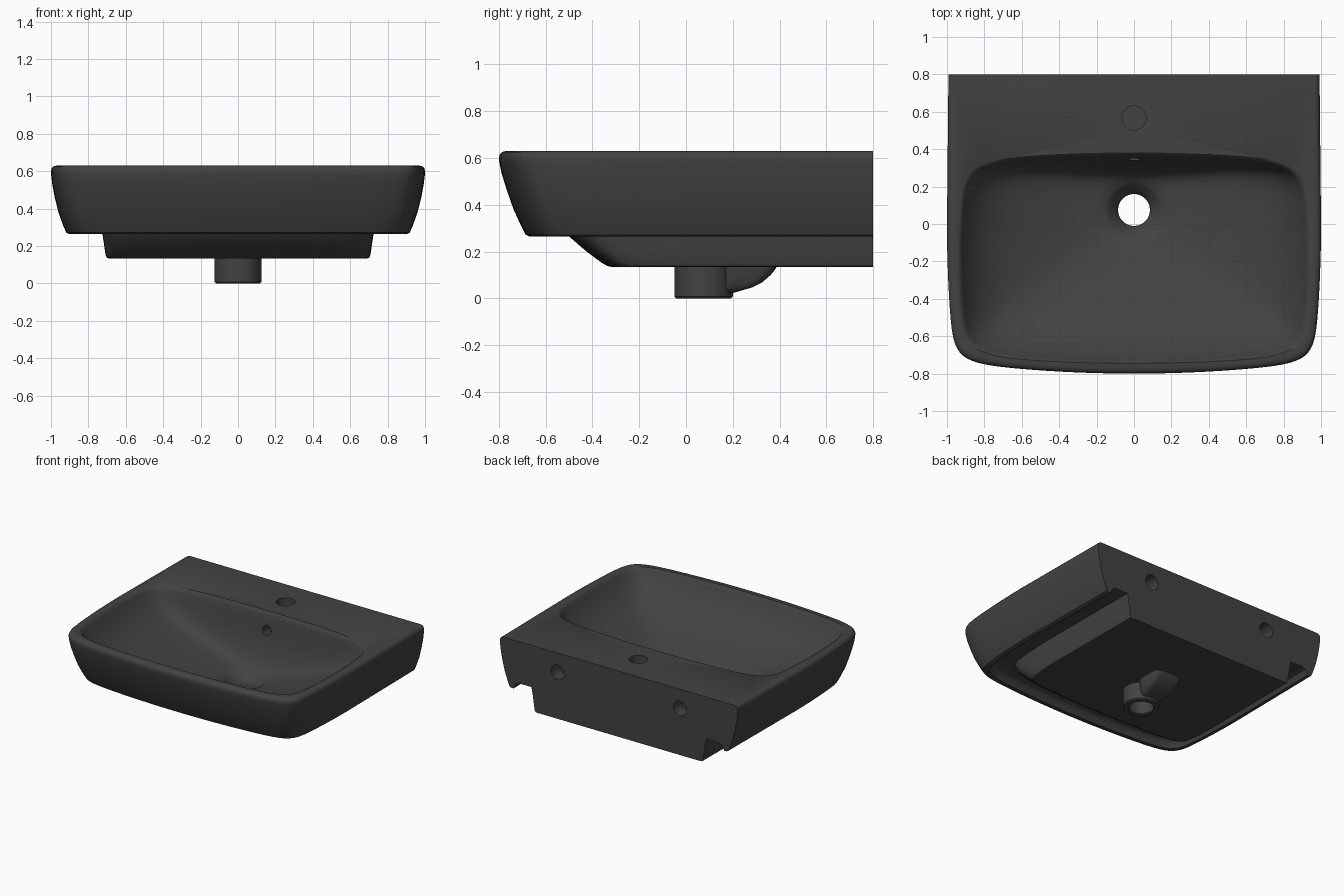
import bpy, bmesh, math
from mathutils import Matrix, Vector

if "Cube" in bpy.data.objects:
    bpy.data.objects.remove(bpy.data.objects["Cube"])

GLAZE = (0.055, 0.055, 0.055, 1)
mat = bpy.data.materials.new("charcoal glaze")
mat.use_nodes = True
mat.diffuse_color = GLAZE
bsdf = mat.node_tree.nodes["Principled BSDF"]
bsdf.inputs["Base Color"].default_value = GLAZE

BACK = 0.8
DRAIN_Y = 0.075
UP, DOWN, REAR = Vector((0, 0, 1)), Vector((0, 0, -1)), Vector((0, 1, 0))


def bowed_point(s, p, bow):
    """Point on a unit rounded square with bowed sides; s runs 0 to 8 around it."""
    k = math.floor((s + 1) / 2)
    u, v = 1, math.sin((s - 2 * k) * math.pi / 2)
    for _ in range(k % 4):
        u, v = -v, u
    r = (abs(u) ** p + abs(v) ** p) ** (-1 / p)
    u, v = u * r, v * r
    return u * (1 - bow / 2 * v * v), v * (1 - bow * u * u)


def tub_ring(w, front, z, p=13, bow=0.08, n=64):
    """Flat-backed outline with a bowed front and tight corners."""
    half = [bowed_point(-4 * i / n, p, bow) for i in range(n + 1)]
    pts = [(w * u, front * v, z) for u, v in half]
    return [(w * 0.992, BACK, z)] + pts + [(-w * 0.992, BACK, z)]


def oval_ring(w, front, back, z, p, bow=0.0, n=128):
    """Closed rounded outline; p of 2 gives an ellipse."""
    cy, h = (front + back) / 2, (back - front) / 2
    pts = [bowed_point(8 * (i + 0.5) / n, p, bow) for i in range(n)]
    return [(w * u, cy + h * v, z) for u, v in pts]


def skin(bm, rings, closed=True):
    """Smooth skin over a stack of rings; returns the rows of vertices."""
    rows = [[bm.verts.new(p) for p in ring] for ring in rings]
    count = len(rows[0])
    for a, b in zip(rows, rows[1:]):
        for i in range(count if closed else count - 1):
            j = (i + 1) % count
            bm.faces.new((a[i], a[j], b[j], b[i])).smooth = True
    return rows


def loop_edges(bm, verts):
    pairs = zip(verts, verts[1:] + verts[:1])
    return [bm.edges.get(pair) or bm.edges.new(pair) for pair in pairs]


def fill(bm, edges, normal, smooth=False):
    """Flat face inside the outer loop, leaving the inner loops open."""
    made = bmesh.ops.triangle_fill(bm, edges=edges, normal=normal, use_beauty=False)
    for g in made["geom"]:
        if isinstance(g, bmesh.types.BMFace):
            g.smooth = smooth


def blind_hole(bm, center, normal, r, depth, n=40):
    """Round pocket sunk against the normal; returns its rim edges."""
    m = Matrix.Translation(center) @ normal.to_track_quat("Z", "Y").to_matrix().to_4x4()
    angles = [2 * math.pi * i / n for i in range(n)]
    rows = skin(bm, [[m @ Vector((r * math.cos(a), r * math.sin(a), z)) for a in angles]
                     for z in (0, -depth)])
    bm.faces.new(rows[-1])
    return loop_edges(bm, rows[0])


def finish(name, bm):
    bmesh.ops.recalc_face_normals(bm, faces=bm.faces[:])
    mesh = bpy.data.meshes.new(name)
    bm.to_mesh(mesh)
    bm.free()
    mesh.set_sharp_from_angle(angle=math.radians(35))
    mesh.materials.append(mat)
    bpy.context.scene.collection.objects.link(bpy.data.objects.new(name, mesh))


bm = bmesh.new()

# Outer shell, groove under the rim, then the lower body
shell = skin(bm, [tub_ring(*r) for r in (
    (0.97, 0.77, 0.63), (0.986, 0.786, 0.626), (0.996, 0.796, 0.616), (1.0, 0.8, 0.6),
    (0.999, 0.798, 0.58), (0.993, 0.787, 0.53), (0.98, 0.765, 0.46), (0.96, 0.737, 0.38),
    (0.935, 0.705, 0.31), (0.918, 0.685, 0.272), (0.905, 0.67, 0.265),
    (0.885, 0.645, 0.265), (0.88, 0.635, 0.28), (0.865, 0.62, 0.305), (0.84, 0.6, 0.315),
    (0.735, 0.525, 0.315), (0.725, 0.5, 0.265), (0.715, 0.425, 0.2),
    (0.708, 0.36, 0.152), (0.702, 0.335, 0.138), (0.69, 0.315, 0.134))], closed=False)

# Bowl, drain hole and drain outlet
bowl_rings = [oval_ring(*r, bow=0.08) for r in (
    (0.94, -0.745, 0.38, 0.63, 9), (0.928, -0.737, 0.37, 0.622, 9),
    (0.915, -0.725, 0.362, 0.6, 9), (0.885, -0.695, 0.352, 0.545, 9),
    (0.8, -0.605, 0.338, 0.455, 9), (0.68, -0.5, 0.32, 0.39, 8), (0.53, -0.37, 0.3, 0.335, 7),
    (0.36, -0.23, 0.275, 0.28, 5.5), (0.21, -0.1, 0.245, 0.24, 3.5))]
bowl_rings += [oval_ring(r, DRAIN_Y - r, DRAIN_Y + r, z, 2) for r, z in (
    (0.15, 0.228), (0.135, 0.215), (0.112, 0.19), (0.09, 0.168), (0.085, 0.15), (0.085, 0.006),
    (0.09, 0), (0.118, 0), (0.125, 0.008), (0.125, 0.134))]
bowl = skin(bm, bowl_rings)

# Overflow hole in the rear wall of the bowl
spot = Vector((0, 0.345, 0.5))
panel = min(bm.faces, key=lambda f: (f.calc_center_median() - spot).length)
panel.normal_update()
axis = panel.normal.copy() if panel.normal.y < 0 else -panel.normal
center, border = panel.calc_center_median(), list(panel.edges)
bmesh.ops.delete(bm, geom=[panel], context="FACES_ONLY")
fill(bm, border + blind_hole(bm, center, axis, 0.036, 0.08), axis, smooth=True)

# Deck with the tap hole
tap = blind_hole(bm, Vector((0, 0.567, 0.63)), UP, 0.065, 0.13)
fill(bm, loop_edges(bm, shell[0]) + loop_edges(bm, bowl[0]) + tap, UP)

# Wall face with two fixing holes
outline = [row[0] for row in shell] + [row[-1] for row in reversed(shell)]
wall = loop_edges(bm, outline)
for x in (-0.51, 0.51):
    wall += blind_hole(bm, Vector((x, BACK, 0.485)), REAR, 0.055, 0.1)
fill(bm, wall, REAR)

# Underside around the outlet
fill(bm, loop_edges(bm, shell[-1]) + loop_edges(bm, bowl[-1]), DOWN)
finish("washbasin", bm)

# Overflow channel behind the outlet
bm = bmesh.new()
channel = skin(bm, [oval_ring(w, 0.163, back, z, 5, n=64) for w, back, z in (
    (0.06, 0.205, 0.024), (0.075, 0.235, 0.033), (0.088, 0.28, 0.046), (0.097, 0.325, 0.068),
    (0.106, 0.362, 0.1), (0.112, 0.38, 0.122), (0.115, 0.39, 0.14))])
for end in (channel[0], channel[-1]):
    bm.faces.new(end)
finish("overflow_channel", bm)
